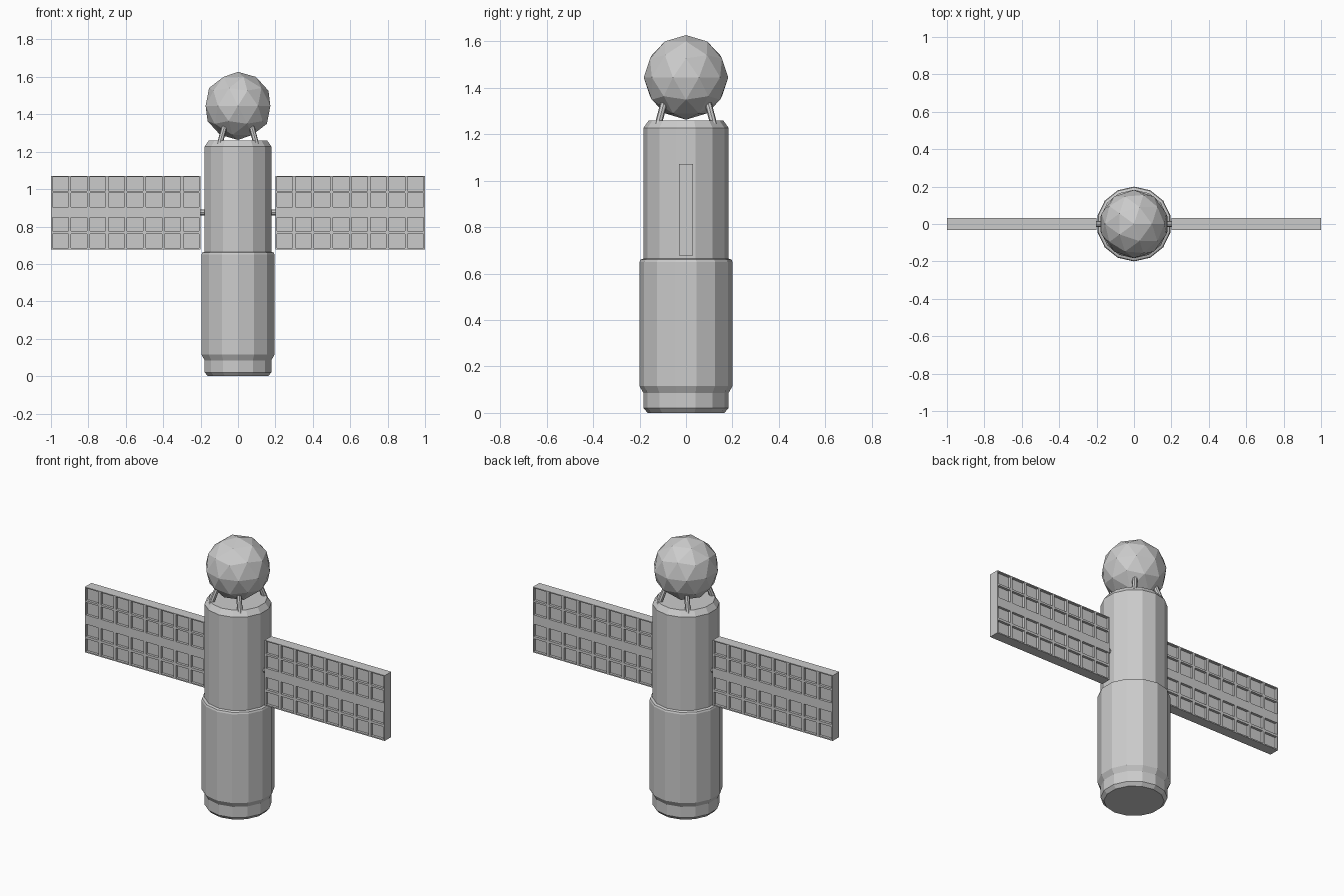
import bpy, bmesh, math
from mathutils import Vector

if "Cube" in bpy.data.objects:
    bpy.data.objects.remove(bpy.data.objects["Cube"])


def make_object(name, bm):
    bmesh.ops.recalc_face_normals(bm, faces=bm.faces)
    mesh = bpy.data.meshes.new(name)
    bm.to_mesh(mesh)
    bm.free()
    obj = bpy.data.objects.new(name, mesh)
    bpy.context.collection.objects.link(obj)
    return obj


def rod(name, a, b, radius, sides=8):
    a, b = Vector(a), Vector(b)
    bpy.ops.mesh.primitive_cylinder_add(vertices=sides, radius=radius,
                                        depth=(b - a).length, location=(a + b) / 2)
    obj = bpy.context.object
    obj.name = name
    obj.rotation_euler = (b - a).to_track_quat('Z', 'Y').to_euler()
    return obj


# Stepped 14-sided hull, turned from (radius, height) pairs
PROFILE = [(.165, 0), (.183, .02), (.183, .085), (.2, .115), (.2, .65),
           (.196, .66), (.183, .665), (.183, 1.228), (.16, 1.26)]
SIDES = 14
bm = bmesh.new()
rings = []
for r, z in PROFILE:
    angles = [2 * math.pi * k / SIDES for k in range(SIDES)]
    rings.append([bm.verts.new((r * math.sin(t), r * math.cos(t), z)) for t in angles])
for lo, hi in zip(rings, rings[1:]):
    for k in range(SIDES):
        n = (k + 1) % SIDES
        bm.faces.new((lo[k], lo[n], hi[n], hi[k]))
bm.faces.new(rings[0])
bm.faces.new(rings[-1])
make_object("hull", bm)

# Faceted ball on top
bpy.ops.mesh.primitive_ico_sphere_add(subdivisions=2, radius=.182, location=(0, 0, 1.445))
bpy.context.object.name = "top_sphere"

# Four leaning struts holding the ball
for sx in (-1, 1):
    for sy in (-1, 1):
        rod("sphere_strut", (sx * .098, sy * .12, 1.24), (sx * .072, sy * .095, 1.335), .015)

# Solar panel: grid plate with recessed cells on both faces
xs = [.2] + [.2 + .1 * c + e for c in range(8) for e in (.0075, .0925)] + [1.0]
zs = [.677, .684, .76, .775, .848, .904, .979, .991, 1.065, 1.071]
bm = bmesh.new()
grid = [[bm.verts.new((x, -.031, z)) for z in zs] for x in xs]
for i in range(len(xs) - 1):
    for j in range(len(zs) - 1):
        bm.faces.new((grid[i][j], grid[i + 1][j], grid[i + 1][j + 1], grid[i][j + 1]))
ext = bmesh.ops.extrude_face_region(bm, geom=bm.faces[:], use_keep_orig=True)
bmesh.ops.translate(bm, vec=(0, .062, 0),
                    verts=[g for g in ext["geom"] if isinstance(g, bmesh.types.BMVert)])
bmesh.ops.recalc_face_normals(bm, faces=bm.faces)
bm.normal_update()
cells = [f for f in bm.faces if abs(f.normal.y) > .9 and f.calc_area() > .0058]
for face in bmesh.ops.extrude_discrete_faces(bm, faces=cells)["faces"]:
    depth = -.015 if face.calc_center_median().y > 0 else .015
    bmesh.ops.translate(bm, vec=(0, depth, 0), verts=face.verts)
panel = make_object("solar_panels", bm)
panel.modifiers.new("Mirror", 'MIRROR')

# Short arms joining the panels to the hull
for s in (-1, 1):
    rod("panel_arm", (s * .15, 0, .875), (s * .21, 0, .875), .017)
